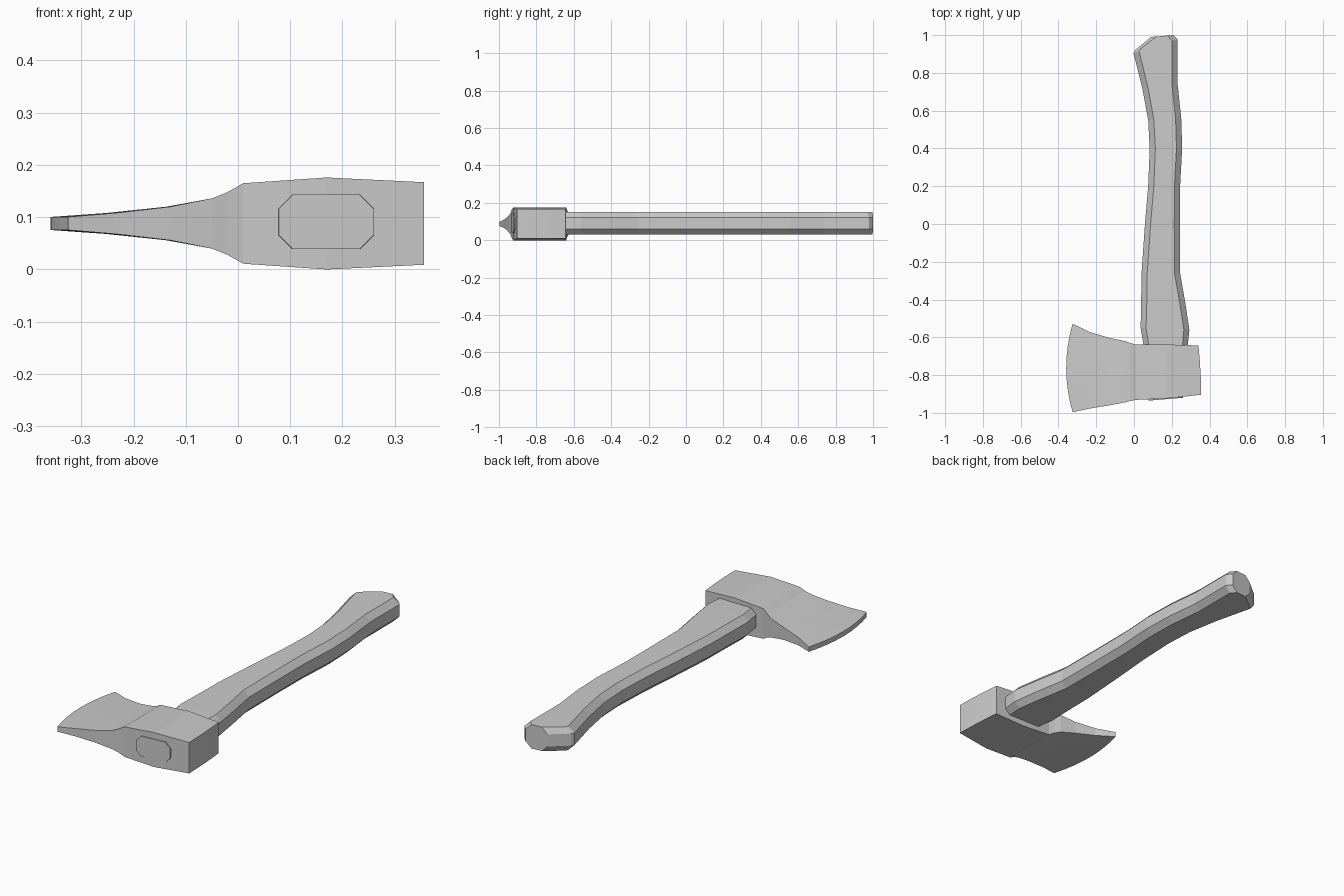
import bpy, bmesh

ZC = 0.088


def loft(name, rings):
    """Skin a list of closed rings and cap both ends."""
    bm = bmesh.new()
    rows = [[bm.verts.new(p) for p in ring] for ring in rings]
    n = len(rows[0])
    for a, b in zip(rows, rows[1:]):
        for i in range(n):
            j = (i + 1) % n
            bm.faces.new((a[i], a[j], b[j], b[i]))
    # end caps: head caps are strips of quads, handle caps are single polygons
    for row in (rows[0], rows[-1]):
        if n > 8:
            for i in range(n // 2 - 1):
                bm.faces.new((row[i], row[i + 1], row[n - 2 - i], row[n - 1 - i]))
        else:
            bm.faces.new(row)
    bmesh.ops.recalc_face_normals(bm, faces=bm.faces)
    mesh = bpy.data.meshes.new(name)
    bm.to_mesh(mesh)
    bm.free()
    obj = bpy.data.objects.new(name, mesh)
    bpy.context.collection.objects.link(obj)
    return obj


# Axe head: x at rear corner, x at front corner, mid bulge, y front, y rear, half thickness
head = [
    (-0.325, -0.325, -0.034, -0.996, -0.528, 0.0125),
    (-0.235, -0.235, -0.018, -0.977, -0.572, 0.020),
    (-0.130, -0.130, -0.008, -0.960, -0.603, 0.032),
    (-0.050, -0.050, 0, -0.945, -0.619, 0.048),
    (-0.020, -0.020, 0, -0.937, -0.630, 0.060),
    (0.010, 0.010, 0, -0.931, -0.638, 0.077),
    (0.170, 0.170, 0, -0.924, -0.638, 0.088),
    (0.341, 0.356, 0.003, -0.904, -0.643, 0.079),
]
N = 8


def head_ring(xr, xf, bulge, y0, y1, h):
    row = []
    for i in range(N + 1):
        t = i / N
        x = xf + (xr - xf) * t + bulge * (1 - (2 * t - 1) ** 2)
        row.append((x, y0 + (y1 - y0) * t))
    return [(x, y, ZC + h) for x, y in row] + [(x, y, ZC - h) for x, y in reversed(row)]


loft("axe_head", [head_ring(*s) for s in head])

# Handle: chamfered sections given by left (x, y), right (x, y), half height, chamfer
handle = [
    (0.078, -0.935, 0.260, -0.920, 0.052, 0.027),
    (0.050, -0.640, 0.285, -0.640, 0.060, 0.028),
    (0.035, -0.550, 0.293, -0.560, 0.061, 0.029),
    (0.038, -0.400, 0.272, -0.420, 0.061, 0.030),
    (0.040, -0.260, 0.244, -0.260, 0.061, 0.030),
    (0.058, 0.000, 0.243, 0.000, 0.061, 0.030),
    (0.075, 0.200, 0.244, 0.200, 0.061, 0.030),
    (0.083, 0.400, 0.255, 0.400, 0.061, 0.030),
    (0.075, 0.550, 0.250, 0.560, 0.061, 0.030),
    (0.045, 0.715, 0.231, 0.740, 0.061, 0.030),
    (-0.003, 0.905, 0.231, 0.975, 0.061, 0.030),
    (0.005, 0.920, 0.230, 0.978, 0.061, 0.030),
    (0.090, 0.990, 0.207, 1.000, 0.061, 0.030),
]


def handle_ring(xl, yl, xr, yr, h, c):
    def pt(x, z):
        t = (x - xl) / (xr - xl)
        return (x, yl + (yr - yl) * t, ZC + 0.003 + z)
    upper = [pt(xl, h - c), pt(xl + c, h), pt(xr - c, h), pt(xr, h - c)]
    lower = [pt(xr, c - h), pt(xr - c, -h), pt(xl + c, -h), pt(xl, c - h)]
    return upper + lower


loft("handle", [handle_ring(*s) for s in handle])
